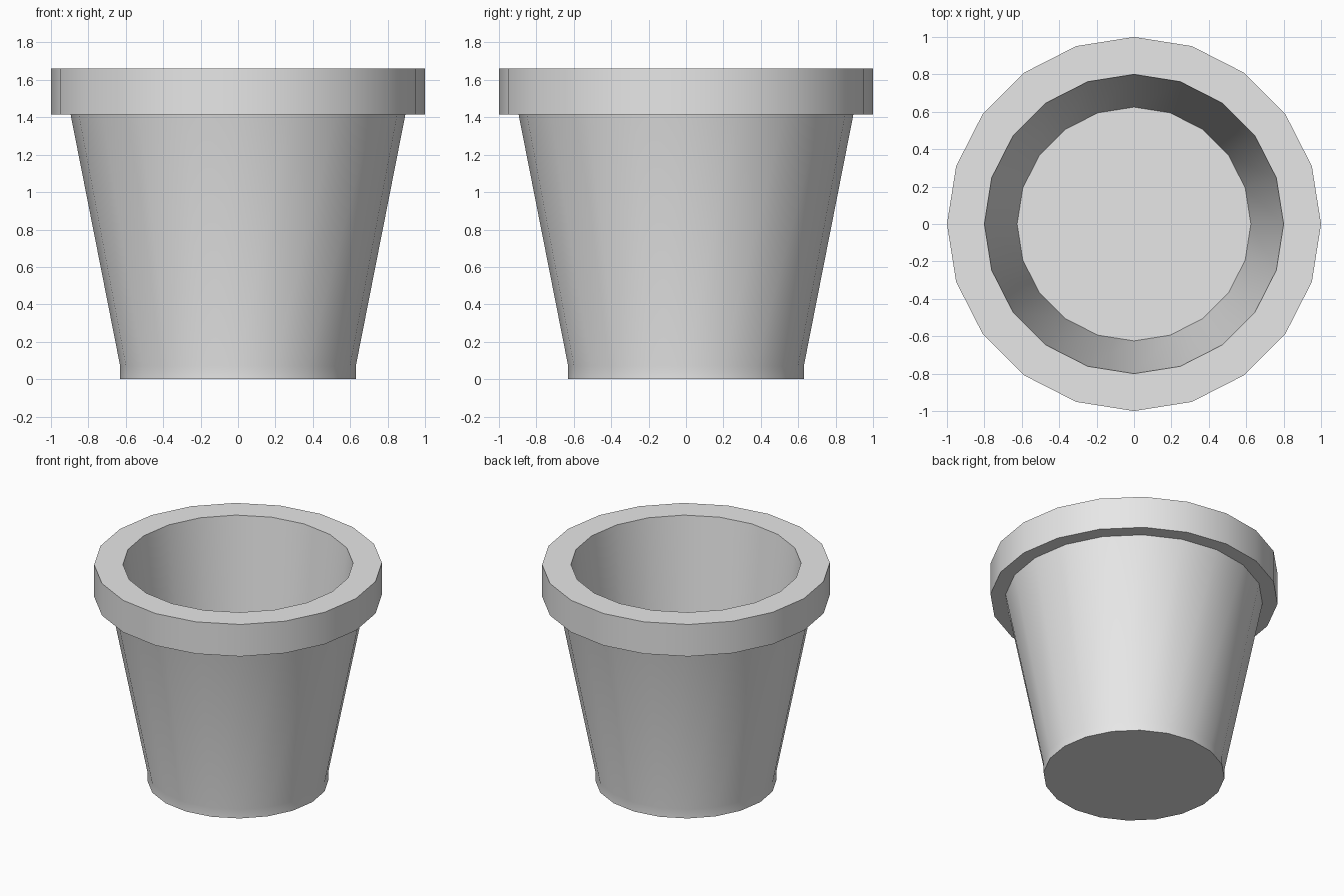
import bpy
import bmesh
import math

cube = bpy.data.objects.get("Cube")
if cube:
    bpy.data.objects.remove(cube, do_unlink=True)

SIDES = 20

# Pot colour
clay = bpy.data.materials.new("light grey clay")
clay.use_nodes = True
colour = (0.8, 0.8, 0.8, 1)
clay.diffuse_color = colour
clay.node_tree.nodes["Principled BSDF"].inputs["Base Color"].default_value = colour


def lathe(name, profile):
    """Turn a (radius, height) profile around z and cap both ends."""
    bm = bmesh.new()
    rings = []
    for radius, z in profile:
        angles = [2 * math.pi * i / SIDES for i in range(SIDES)]
        rings.append([bm.verts.new((radius * math.cos(a), radius * math.sin(a), z))
                      for a in angles])
    for low, high in zip(rings, rings[1:]):
        for i in range(SIDES):
            j = (i + 1) % SIDES
            bm.faces.new((low[i], low[j], high[j], high[i]))
    bm.faces.new(rings[0][::-1])
    bm.faces.new(rings[-1])
    bmesh.ops.recalc_face_normals(bm, faces=bm.faces)
    mesh = bpy.data.meshes.new(name)
    bm.to_mesh(mesh)
    bm.free()
    mesh.materials.append(clay)
    obj = bpy.data.objects.new(name, mesh)
    bpy.context.collection.objects.link(obj)
    bpy.ops.object.select_all(action="DESELECT")
    obj.select_set(True)
    bpy.context.view_layer.objects.active = obj
    bpy.ops.object.shade_smooth_by_angle(angle=math.radians(30))
    return obj


# Foot, tapered wall, overhanging rim, then the hollow down to the floor
lathe("flower_pot", [
    (0.63, 0.0), (0.63, 0.07), (0.895, 1.415),
    (1.0, 1.415), (1.0, 1.66),
    (0.8, 1.66), (0.625, 0.1),
])
